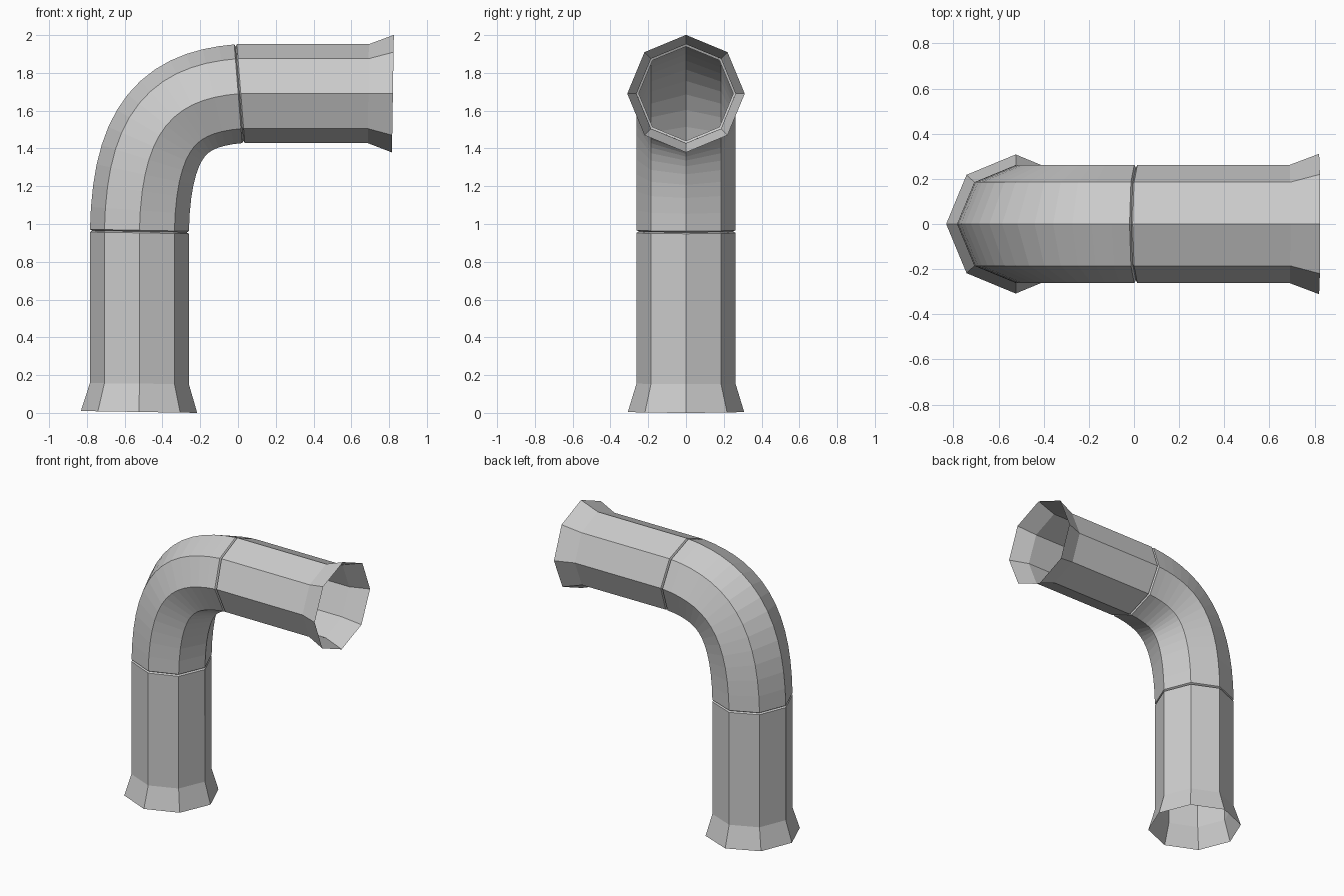
import bpy, bmesh
from mathutils import Vector

cube = bpy.data.objects.get("Cube")
if cube:
    bpy.data.objects.remove(cube, do_unlink=True)

SIDES = 8
R = 0.262        # pipe radius
FLARE = 0.308    # radius of the open ends
SEAM = 0.25      # radius at the bottom of a seam groove

grey = bpy.data.materials.new("pipe grey")
grey.use_nodes = True
colour = (0.6, 0.6, 0.6, 1)
grey.diffuse_color = colour
grey.node_tree.nodes["Principled BSDF"].inputs["Base Color"].default_value = colour

unit = bpy.data.meshes.new("unit octagon")
bm = bmesh.new()
bmesh.ops.create_circle(bm, segments=SIDES, radius=1)
bm.to_mesh(unit)
bm.free()
octagon = [v.co.copy() for v in unit.vertices]
bpy.data.meshes.remove(unit)
octagon.sort(key=lambda p: Vector((1, 0)).angle_signed(p.xy))


def sweep(name, rings):
    """Open tube through rings of (centre, tangent, radius), bent in the xz plane."""
    bm = bmesh.new()
    loops = []
    for centre, tangent, radius in rings:
        t = tangent.normalized()
        up = Vector((-t.z, 0, t.x))
        side = Vector((0, 1, 0))
        loops.append([bm.verts.new(centre + radius * (p.x * up + p.y * side)) for p in octagon])
    for a, b in zip(loops, loops[1:]):
        for i in range(SIDES):
            j = (i + 1) % SIDES
            bm.faces.new((a[i], b[i], b[j], a[j]))
    bmesh.ops.recalc_face_normals(bm, faces=bm.faces)
    # Keep the outside facing out
    face = max(bm.faces, key=lambda f: f.calc_center_median().z)
    if face.normal.z < 0:
        bmesh.ops.reverse_faces(bm, faces=bm.faces)
    mesh = bpy.data.meshes.new(name)
    bm.to_mesh(mesh)
    bm.free()
    mesh.materials.append(grey)
    obj = bpy.data.objects.new(name, mesh)
    bpy.context.collection.objects.link(obj)
    return obj


def at(x, z):
    return Vector((x, 0, z))


# Centre line of the bend as a cubic curve
start, end = at(-0.522, 0.96), at(0.008, 1.69)
handle_a, handle_b = at(-0.512, 1.51), at(-0.33, 1.663)


def bend(t):
    s = 1 - t
    point = s**3 * start + 3 * s * s * t * handle_a + 3 * s * t * t * handle_b + t**3 * end
    slope = s * s * (handle_a - start) + 2 * s * t * (handle_b - handle_a) + t * t * (end - handle_b)
    return point, slope


dir_a = (handle_a - start).normalized()
dir_b = (end - handle_b).normalized()
LIP = 0.007      # half the width of a seam groove

# Vertical pipe with flared foot
sweep("lower_pipe", [
    (at(-0.524, 0.005), at(0.016, 1), FLARE),
    (at(-0.522, 0.155), at(0.01, 1), R),
    (start - LIP * dir_a, dir_a, R),
    (start, dir_a, SEAM),
])

# Curved middle piece, chamfered into both seams
STEPS = 14
curve = [(*bend(i / STEPS), R) for i in range(1, STEPS)]
sweep("elbow", [(start, dir_a, SEAM), (start + LIP * dir_a, dir_a, R)] + curve
      + [(end - LIP * dir_b, dir_b, R), (end, dir_b, SEAM)])

# Horizontal pipe with flared mouth
sweep("upper_pipe", [
    (end, dir_b, SEAM),
    (end + LIP * dir_b, dir_b, R),
    (at(0.69, 1.69), at(1, -0.01), R),
    (at(0.82, 1.69), at(1, -0.016), FLARE + 0.003),
])
